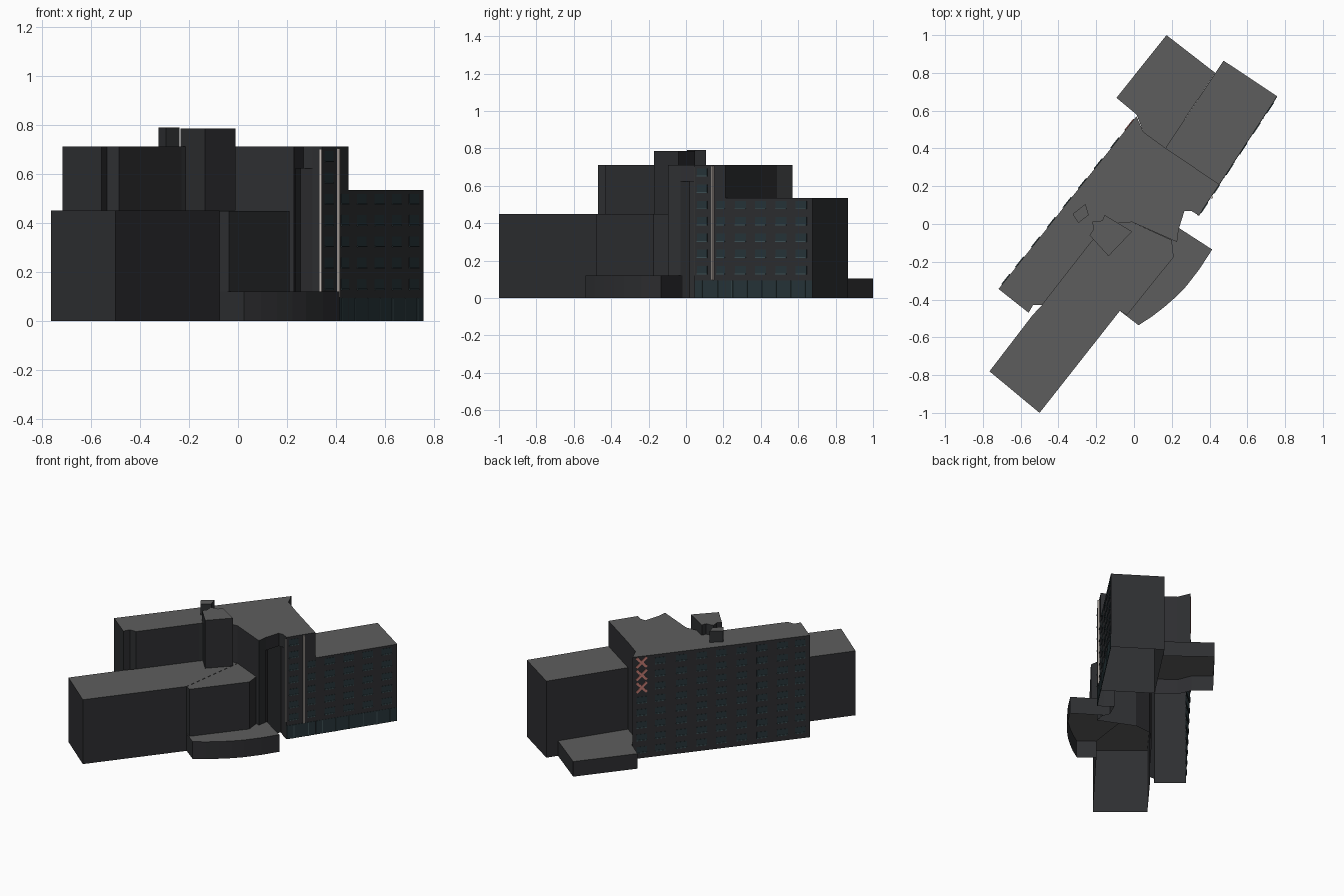
import bpy, bmesh, math
from mathutils import Vector

if "Cube" in bpy.data.objects:
    bpy.data.objects.remove(bpy.data.objects["Cube"])


def material(name, r, g, b):
    m = bpy.data.materials.new(name)
    m.diffuse_color = (r, g, b, 1)
    m.use_nodes = True
    m.node_tree.nodes["Principled BSDF"].inputs["Base Color"].default_value = m.diffuse_color
    return m


WALL = material("wall_dark", 0.027, 0.028, 0.031)
ROOF = material("roof_grey", 0.11, 0.11, 0.11)
GLASS = material("glass_teal", 0.02, 0.036, 0.042)
SILL = material("sill_teal", 0.05, 0.085, 0.095)
PALE = material("pale_trim", 0.6, 0.54, 0.5)
RED = material("faded_red", 0.55, 0.2, 0.17)


def finish(name, bm, mats):
    bmesh.ops.recalc_face_normals(bm, faces=bm.faces)
    mesh = bpy.data.meshes.new(name)
    bm.to_mesh(mesh)
    bm.free()
    for m in mats:
        mesh.materials.append(m)
    ob = bpy.data.objects.new(name, mesh)
    bpy.context.collection.objects.link(ob)
    return ob


def block(name, pts, z0, z1, skip=(), floor=False):
    """Roofed shell over a footprint; walls listed in skip are left open."""
    bm = bmesh.new()
    low = [bm.verts.new((x, y, z0)) for x, y in pts]
    top = [bm.verts.new((x, y, z1)) for x, y in pts]
    bm.faces.new(top).material_index = 1
    if floor:
        bm.faces.new(low)
    n = len(pts)
    for i in range(n):
        if i not in skip:
            j = (i + 1) % n
            bm.faces.new((low[i], low[j], top[j], top[i]))
    return finish(name, bm, [WALL, ROOF])


class Facade:
    """Places flat boxes on the wall running from a to b (outside on the right)."""
    def __init__(self, a, b):
        self.a = Vector((*a, 0))
        d = Vector((*b, 0)) - self.a
        self.length = d.length
        self.u = d.normalized()
        self.n = Vector((self.u.y, -self.u.x, 0))

    def box(self, bm, u, z, w, h, out, angle=0):
        c, s = math.cos(angle), math.sin(angle)
        vs = []
        for o in (-0.002, out):
            for i, j in ((-1, -1), (1, -1), (1, 1), (-1, 1)):
                p, q = i * w / 2, j * h / 2
                vs.append(bm.verts.new(self.a + self.u * (u + p * c - q * s) + self.n * o
                                       + Vector((0, 0, z + p * s + q * c))))
        for f in ((0, 1, 2, 3), (4, 5, 6, 7), (0, 1, 5, 4), (1, 2, 6, 5), (2, 3, 7, 6), (3, 0, 4, 7)):
            bm.faces.new([vs[k] for k in f])

    def windows(self, name, cells, w=0.07, h=0.042):
        glass, sill = bmesh.new(), bmesh.new()
        for u, z in cells:
            self.box(glass, u, z, w, h, 0.0015)
            self.box(sill, u, z - h / 2, w, 0.005, 0.005)
        finish(name + "_glass", glass, [GLASS])
        finish(name + "_sills", sill, [SILL])


# main tall slab; the stair corner is set back below a small overhang
back_top, back_end = (0.013, 0.57), (-0.717, -0.344)
block("main_slab",
      [back_top, back_end, (-0.558, -0.47), (-0.535, -0.43), (-0.487, -0.43), (-0.23, -0.10),
       (-0.13, 0.0), (-0.01, 0.01), (0.228, -0.095), (0.236, -0.03), (0.215, 0.02),
       (0.255, 0.11), (0.304, 0.069), (0.343, 0.045), (0.452, 0.21), (0.167, 0.402),
       (0.05, 0.487)], 0, 0.712)
block("stair_overhang", [(0.236, -0.03), (0.267, 0.069), (0.304, 0.069), (0.255, 0.11),
                         (0.215, 0.02)], 0.622, 0.712, floor=True)

# wings
block("right_wing", [(0.452, 0.21), (0.758, 0.676), (0.474, 0.865), (0.167, 0.402)], 0, 0.535, skip=(3,))
block("rear_low_block", [(0.172, 1.0), (-0.093, 0.668), (0.013, 0.58), (0.05, 0.487),
                         (0.167, 0.402), (0.43, 0.80)], 0, 0.105, skip=(3, 4))
block("long_front_block", [(-0.765, -0.78), (-0.5, -1.0), (-0.075, -0.46), (-0.01, 0.01),
                           (-0.13, 0.0), (-0.23, -0.10), (-0.487, -0.43), (-0.535, -0.48)],
      0, 0.45, skip=(2, 3, 4, 5))
block("raised_front_block", [(-0.075, -0.46), (-0.037, -0.482), (0.21, -0.175), (0.2, -0.085),
                             (-0.01, 0.01)], 0.12, 0.449, skip=(3, 4))

# curved ground floor in front
arc = [(0.024, -0.536), (0.095, -0.49), (0.16, -0.44), (0.222, -0.386), (0.278, -0.328),
       (0.347, -0.238), (0.414, -0.135)]
block("curved_entrance", [(-0.075, -0.46)] + arc + [(0.236, -0.02), (0.228, -0.095), (-0.01, 0.01)],
      0, 0.12, skip=(8, 9, 10))

# rooftop tower and chimney
block("lift_tower", [(-0.235, -0.06), (-0.135, -0.17), (-0.01, -0.04), (-0.156, 0.048),
                     (-0.168, 0.018), (-0.22, 0.012), (-0.215, -0.03)], 0.45, 0.785)
block("chimney", [(-0.325, 0.053), (-0.294, 0.005), (-0.24, 0.048), (-0.257, 0.106)], 0.71, 0.79)

# right facade windows and ground floor glazing
rows = [0.15 + 0.087 * i for i in range(7)]
wing = Facade((0.452, 0.21), (0.758, 0.676))
step = wing.length / 4.3
wing.windows("wing_windows", [(step * (i + 0.75), z) for i in range(4) for z in rows[:5]])
stair = Facade((0.343, 0.045), (0.452, 0.21))
stair.windows("stair_windows", [(0.05, z) for z in rows], 0.065)
stair.windows("inner_windows", [(0.17, z) for z in rows[:5]], 0.055)

glazing, mullions = bmesh.new(), bmesh.new()
for f, n in ((stair, 2), (wing, 6)):
    f.box(glazing, f.length / 2, 0.047, f.length - 0.004, 0.094, 0.0015)
    for i in range(n):
        f.box(mullions, f.length * (i + 0.5) / n, 0.047, 0.005, 0.094, 0.004)
finish("ground_glazing", glazing, [GLASS])
finish("ground_mullions", mullions, [SILL])

# pale vertical strips
strips = bmesh.new()
stair.box(strips, 0.118, 0.4, 0.012, 0.61, 0.01)
inner = Facade((0.304, 0.069), (0.343, 0.045))
inner.box(strips, inner.length - 0.005, 0.41, 0.009, 0.58, 0.003)
finish("pale_strips", strips, [PALE])

# back facade windows and three red crosses
back = Facade(back_top, back_end)
cols = [back.length * t for t in (0.05, 0.155, 0.275, 0.39, 0.5, 0.615, 0.73, 0.845, 0.945)]
rows = [0.06 + 0.087 * i for i in range(8)]
back.windows("back_windows", [(u, z) for i, u in enumerate(cols) for j, z in enumerate(rows)
                              if i > 0 or j < 5])
cross = bmesh.new()
for z in rows[5:]:
    for a in (0.79, -0.79):
        back.box(cross, cols[0], z, 0.095, 0.016, 0.005, a)
finish("red_crosses", cross, [RED])
